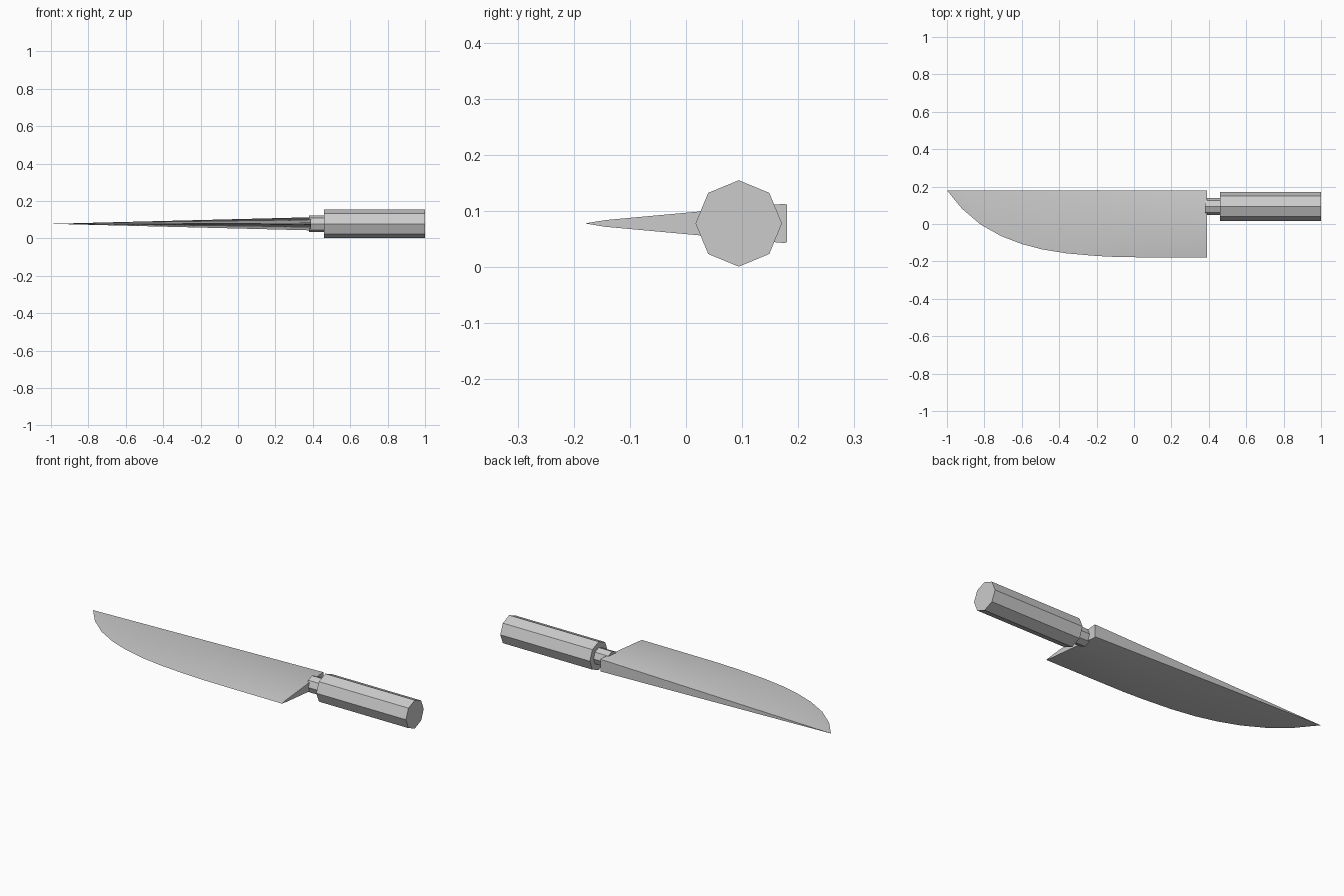
import bpy, bmesh, math
from mathutils import Matrix, Vector

if "Cube" in bpy.data.objects:
    bpy.data.objects.remove(bpy.data.objects["Cube"])

MID_Z = 0.078      # height of the blade's centre plane
GRIP_Y = 0.094     # handle axis
SPINE_Y = 0.18
HEEL_X = 0.39

steel = bpy.data.materials.new("grey steel")
steel.diffuse_color = (0.6, 0.6, 0.6, 1)
steel.use_nodes = True
steel.node_tree.nodes["Principled BSDF"].inputs["Base Color"].default_value = steel.diffuse_color


def finish(bm, name):
    bmesh.ops.recalc_face_normals(bm, faces=bm.faces[:])
    mesh = bpy.data.meshes.new(name)
    bm.to_mesh(mesh)
    bm.free()
    mesh.materials.append(steel)
    obj = bpy.data.objects.new(name, mesh)
    bpy.context.collection.objects.link(obj)
    return obj


def octagon_bar(name, x0, x1, radius):
    """Eight-sided bar along x with a corner pointing up."""
    bm = bmesh.new()
    place = (Matrix.Translation(((x0 + x1) / 2, GRIP_Y, MID_Z))
             @ Matrix.Rotation(math.radians(90), 4, 'Y'))
    bmesh.ops.create_cone(bm, cap_ends=True, segments=8, radius1=radius,
                          radius2=radius, depth=x1 - x0, matrix=place)
    # Put a corner exactly at the top
    top = max(bm.verts, key=lambda v: v.co.z).co
    turn = math.atan2(top.y - GRIP_Y, top.z - MID_Z)
    bmesh.ops.rotate(bm, verts=bm.verts[:], cent=(0, GRIP_Y, MID_Z),
                     matrix=Matrix.Rotation(turn, 3, 'X'))
    return finish(bm, name)


# Handle and the narrow neck joining it to the blade
octagon_bar("handle", 0.46, 1.0, 0.077)
octagon_bar("neck", HEEL_X - 0.01, 0.47, 0.045)

# Blade: wedge sections along the curved cutting edge, tapering to the tip
edge = [(-0.92, 0.082), (-0.82, -0.003), (-0.71, -0.065), (-0.60, -0.107),
        (-0.49, -0.136), (-0.36, -0.157), (-0.20, -0.171), (-0.08, -0.177),
        (0.15, -0.179), (HEEL_X, -0.18)]
bm = bmesh.new()
tip = bm.verts.new((-1, SPINE_Y, MID_Z))
rings = []
for x, y in edge:
    half = 0.035 * (x + 1) / (HEEL_X + 1)
    width = SPINE_Y - y
    side = [(SPINE_Y, half * 0.95), (SPINE_Y - 0.012 * width, half),
            (y + 0.10 * width, half * 0.17)]
    section = side + [(y, 0)] + [(sy, -sz) for sy, sz in reversed(side)]
    rings.append([bm.verts.new((x, sy, MID_Z + sz)) for sy, sz in section])
count = len(rings[0])
for i in range(count):
    j = (i + 1) % count
    bm.faces.new((tip, rings[0][i], rings[0][j]))
    for a, b in zip(rings, rings[1:]):
        bm.faces.new((a[i], b[i], b[j], a[j]))
bm.faces.new(rings[-1])
blade = finish(bm, "blade")

# Soft shading on the blade sides, crisp spine and heel
bpy.context.view_layer.objects.active = blade
blade.select_set(True)
bpy.ops.object.shade_smooth_by_angle(angle=math.radians(30))
blade.select_set(False)
